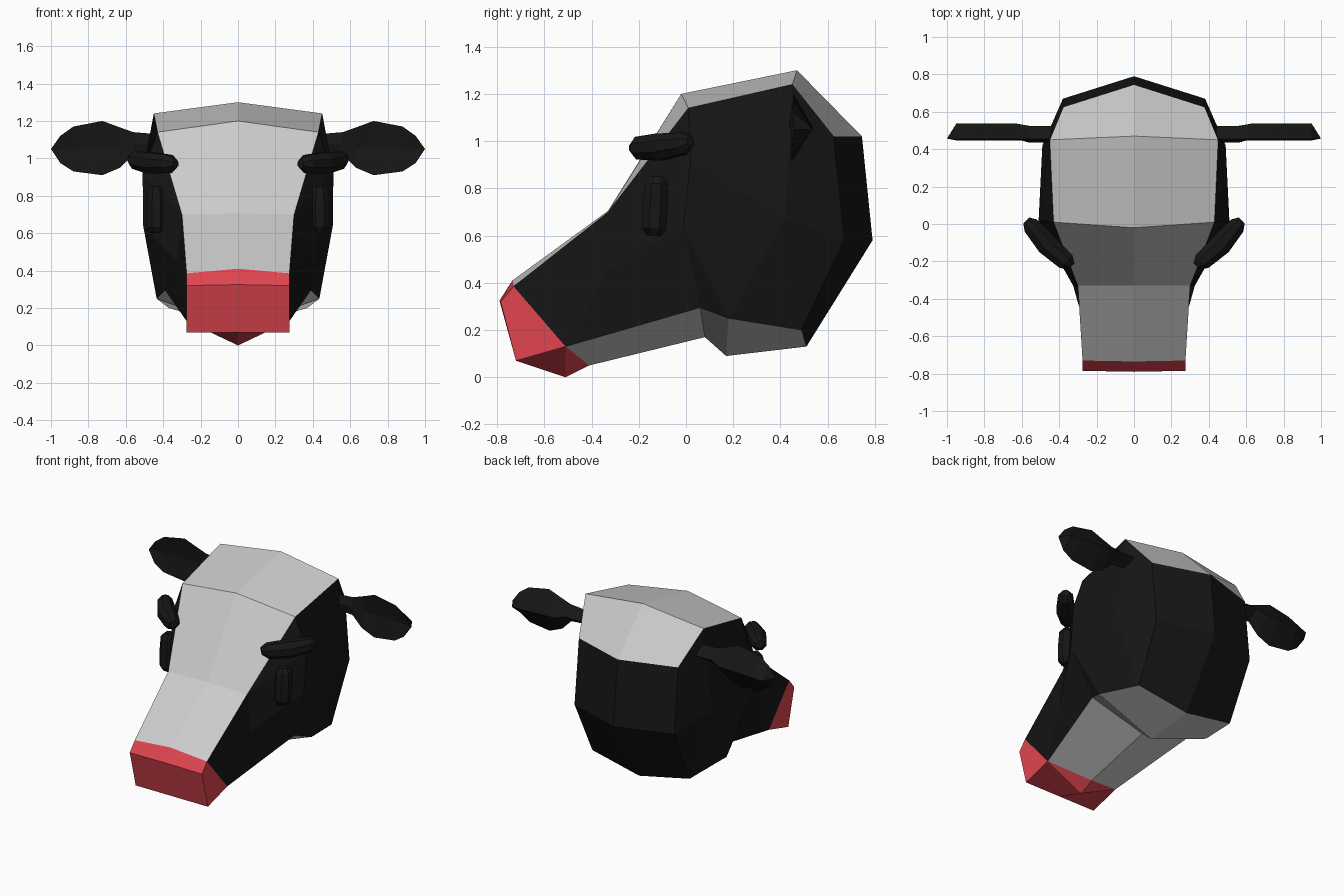
import bpy, bmesh, math
from mathutils import Vector

if "Cube" in bpy.data.objects:
    bpy.data.objects.remove(bpy.data.objects["Cube"])


def material(name, rgb):
    m = bpy.data.materials.new(name)
    m.diffuse_color = (*rgb, 1)
    m.use_nodes = True
    m.node_tree.nodes["Principled BSDF"].inputs["Base Color"].default_value = m.diffuse_color
    return m


GREY = material("grey_hide", (0.8, 0.8, 0.8))
BLACK = material("black_hide", (0.008, 0.008, 0.008))
RED = material("red_muzzle", (0.75, 0.06, 0.08))


def finish(name, bm, mats):
    """Mirror the right half to the left and make the object."""
    bmesh.ops.remove_doubles(bm, verts=bm.verts, dist=0.0005)
    bmesh.ops.mirror(bm, geom=bm.verts[:] + bm.edges[:] + bm.faces[:],
                     axis='X', merge_dist=0.001)
    bmesh.ops.recalc_face_normals(bm, faces=bm.faces)
    mesh = bpy.data.meshes.new(name)
    bm.to_mesh(mesh)
    bm.free()
    for m in mats:
        mesh.materials.append(m)
    ob = bpy.data.objects.new(name, mesh)
    bpy.context.collection.objects.link(ob)
    return ob


def add_face(bm, pts, mat=0):
    unique = []
    for p in pts:
        if p not in unique:
            unique.append(p)
    f = bm.faces.new([bm.verts.new(p) for p in unique])
    f.material_index = mat


# Head: closed profile of (centre y, z), (edge x, y, z), colour of next strip
G, K, R = 0, 1, 2
stations = [
    ((0.47, 1.30), (0.45, 0.45, 1.24), G),     # poll
    ((-0.02, 1.20), (0.43, 0.01, 1.14), G),    # brow
    ((-0.33, 0.705), (0.30, -0.33, 0.70), G),  # bridge
    ((-0.735, 0.41), (0.275, -0.73, 0.385), R),
    ((-0.79, 0.325), (0.275, -0.785, 0.32), R),
    ((-0.72, 0.07), (0.275, -0.72, 0.07), R),
    ((-0.51, 0.0), (0.275, -0.51, 0.13), R),
    ((-0.41, 0.05), (0.275, -0.51, 0.13), G),  # chin
    ((0.08, 0.17), (0.39, 0.06, 0.295), G),
    ((0.17, 0.09), (0.435, 0.18, 0.25), G),    # throat
    ((0.51, 0.13), (0.37, 0.49, 0.20), K),
    ((0.79, 0.58), (0.38, 0.67, 0.58), K),     # nape
    ((0.745, 1.02), (0.378, 0.625, 1.02), G),
]
bm = bmesh.new()
for i, (c, e, col) in enumerate(stations):
    c2, e2, _ = stations[(i + 1) % len(stations)]
    add_face(bm, [(0, *c), e, e2, (0, *c2)], col)

# Sides of the head: edge points joined to a few cheek points
(poll, brow, bridge, nose, lip, mouth, chin, _, jaw, throat, neck, nape,
 crown) = [s[1] for s in stations]
temple = (0.51, 0.02, 0.92)
cheek = (0.507, -0.01, 0.64)
back_cheek = (0.49, 0.42, 0.67)
snout = (0.325, -0.33, 0.45)
for pts in [(poll, brow, temple, back_cheek), (crown, poll, back_cheek, nape),
            (nape, back_cheek, neck), (neck, back_cheek, throat),
            (back_cheek, temple, cheek, throat), (brow, bridge, temple),
            (bridge, snout, cheek, temple), (bridge, nose, chin, snout),
            (snout, chin, jaw, cheek), (jaw, throat, cheek)]:
    add_face(bm, pts, K)
add_face(bm, [nose, lip, mouth, chin], R)
finish("head", bm, [GREY, BLACK, RED])

# Ears: leaf-shaped loft of cupped sections (x, top z, bottom z)
sections = [(0.44, 1.13, 1.03), (0.56, 1.14, 1.02), (0.63, 1.165, 0.95),
            (0.725, 1.20, 0.91), (0.88, 1.17, 0.93), (0.95, 1.12, 0.975)]
bm = bmesh.new()
rings = []
for i, (x, top, low) in enumerate(sections):
    mid = (top + low) / 2
    front = 0.435 if i < 2 else 0.47
    back = 0.525 if i < 2 else 0.537
    rings.append([(x, 0.455, top), (x, back, mid), (x, 0.447, low), (x, front, mid)])
tip = (1.0, 0.457, 1.05)
for a, b in zip(rings, rings[1:]):
    for k in range(4):
        n = (k + 1) % 4
        add_face(bm, [a[k], a[n], b[n], b[k]])
for k in range(4):
    add_face(bm, [rings[-1][k], rings[-1][(k + 1) % 4], tip])
add_face(bm, rings[0])
finish("ears", bm, [BLACK])


def lozenge(name, path, radii, sides=8):
    """Rounded low-poly bar: hull of rings set along a path."""
    bm = bmesh.new()
    pts = [Vector(p) for p in path]
    axis = (pts[-1] - pts[0]).normalized()
    rot = axis.to_track_quat('Z', 'Y')
    for p, r in zip(pts, radii):
        for k in range(sides):
            a = 2 * math.pi * (k + 0.5) / sides
            bm.verts.new(p + rot @ Vector((r * math.cos(a), r * math.sin(a), 0)))
    res = bmesh.ops.convex_hull(bm, input=bm.verts[:])
    junk = [v for v in res["geom_interior"] if isinstance(v, bmesh.types.BMVert)]
    bmesh.ops.delete(bm, geom=junk, context='VERTS')
    return finish(name, bm, [BLACK])


# Brow ridges over the eyes
lozenge("brow_ridges",
        [(0.335, -0.225, 0.97), (0.365, -0.20, 0.97), (0.465, -0.11, 0.975),
         (0.55, -0.01, 0.99), (0.575, 0.018, 0.998)],
        [0.025, 0.052, 0.062, 0.050, 0.025])

# Eyes
lozenge("eyes",
        [(0.435, -0.135, 0.60), (0.437, -0.135, 0.63), (0.437, -0.13, 0.73),
         (0.437, -0.125, 0.82), (0.435, -0.125, 0.85)],
        [0.035, 0.056, 0.058, 0.054, 0.03])
